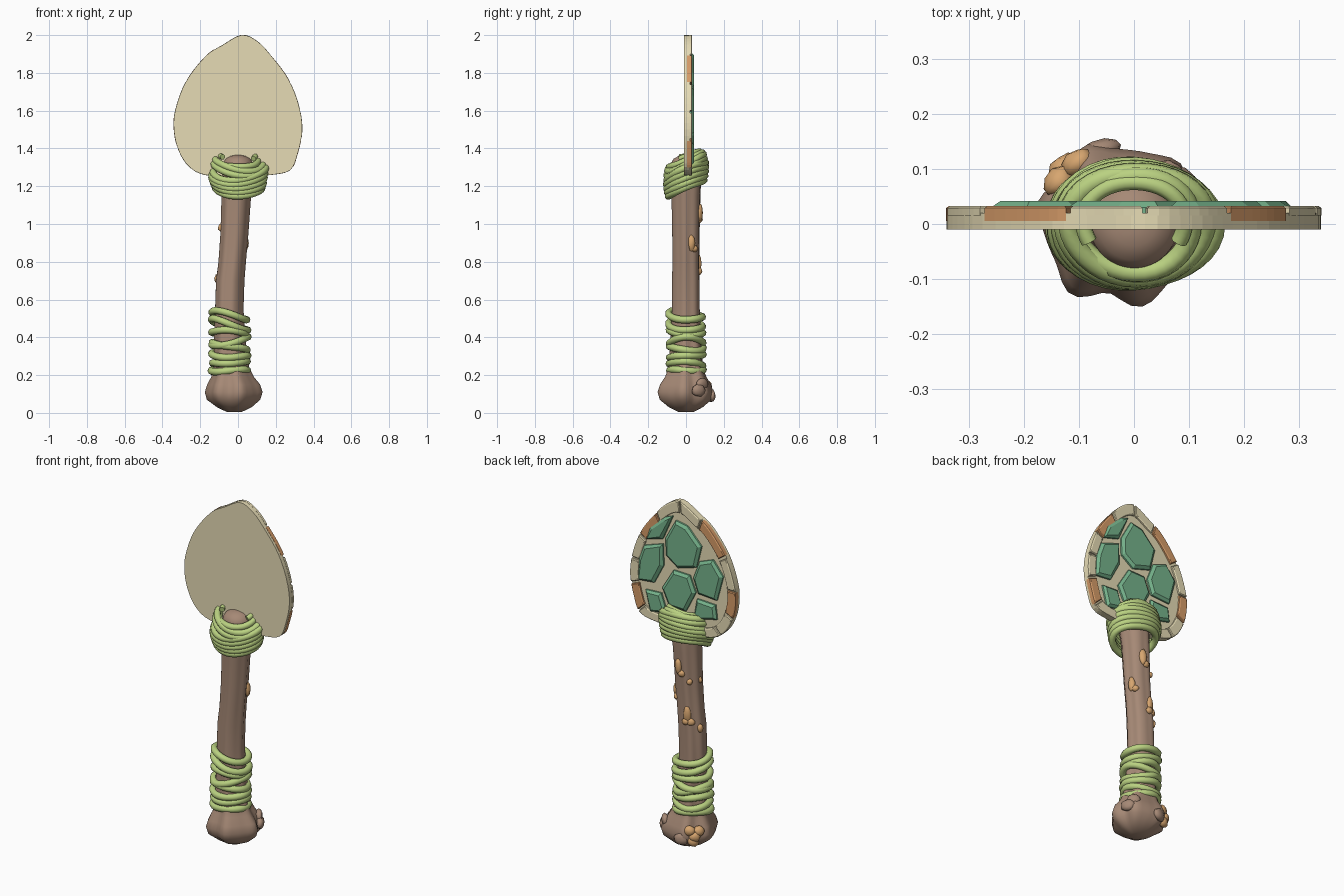
import bpy, bmesh, math, random
from mathutils import Vector

random.seed(4)
cube = bpy.data.objects.get("Cube")
if cube:
    bpy.data.objects.remove(cube, do_unlink=True)


def material(name, rgb):
    m = bpy.data.materials.new(name)
    m.use_nodes = True
    m.diffuse_color = (*rgb, 1)
    bsdf = m.node_tree.nodes["Principled BSDF"]
    bsdf.inputs["Base Color"].default_value = (*rgb, 1)
    bsdf.inputs["Roughness"].default_value = 0.8
    return m


WOOD = material("brown wood", (0.38, 0.25, 0.18))
BARK = material("light bark", (0.68, 0.38, 0.16))
VINE = material("vine green", (0.49, 0.64, 0.22))
TAN = material("shell tan", (0.79, 0.71, 0.46))
ORANGE = material("shell orange", (0.67, 0.33, 0.14))
GREEN = material("scute green", (0.18, 0.45, 0.26))


def add_mesh(name, bm, mat, smooth=None):
    bmesh.ops.recalc_face_normals(bm, faces=bm.faces[:])
    me = bpy.data.meshes.new(name)
    bm.to_mesh(me)
    bm.free()
    ob = bpy.data.objects.new(name, me)
    bpy.context.collection.objects.link(ob)
    me.materials.append(mat)
    if smooth:
        bpy.ops.object.select_all(action='DESELECT')
        ob.select_set(True)
        bpy.context.view_layer.objects.active = ob
        bpy.ops.object.shade_smooth_by_angle(angle=math.radians(smooth))


def slab(name, pts, y0, y1, mat, bevel=0.0, height=0.0):
    """Plate drawn in x and z, with an optional sloping border on its back."""
    bm = bmesh.new()
    face = bm.faces.new([bm.verts.new((x, y0, z)) for x, z in pts])
    out = bmesh.ops.extrude_face_region(bm, geom=[face])
    for v in out["geom"]:
        if isinstance(v, bmesh.types.BMVert):
            v.co.y = y1
    if bevel:
        top = [f for f in out["geom"] if isinstance(f, bmesh.types.BMFace)]
        bmesh.ops.recalc_face_normals(bm, faces=bm.faces[:])
        bmesh.ops.inset_region(bm, faces=top, thickness=bevel)
        for v in top[0].verts:
            v.co.y += height
    add_mesh(name, bm, mat)


# Handle: rings lofted along a slightly crooked path, flaring into a knobbly foot
# each row: height, centre x, radius, lobe depth
ROWS = [(0.005, -0.02, 0.04, 0), (0.03, -0.02, 0.09, 0.03), (0.07, -0.025, 0.135, 0.06),
        (0.11, -0.025, 0.143, 0.08), (0.15, -0.025, 0.131, 0.08), (0.19, -0.03, 0.108, 0.06),
        (0.24, -0.035, 0.09, 0.05), (0.4, -0.045, 0.08, 0.04), (0.55, -0.047, 0.073, 0.04),
        (0.7, -0.042, 0.073, 0.04), (0.8, -0.032, 0.07, 0.05), (0.95, -0.02, 0.072, 0.04),
        (1.15, -0.01, 0.076, 0.04), (1.27, 0, 0.083, 0.02), (1.32, 0, 0.08, 0),
        (1.345, 0, 0.066, 0), (1.36, 0, 0.04, 0), (1.365, 0, 0.015, 0)]
SIDES = 48


def handle_at(z):
    for a, b in zip(ROWS, ROWS[1:]):
        if a[0] <= z <= b[0]:
            t = (z - a[0]) / (b[0] - a[0])
            return a[1] + t * (b[1] - a[1]), a[2] + t * (b[2] - a[2])


bm = bmesh.new()
rings = []
for z, cx, r, lobe in ROWS:
    ring = []
    for i in range(SIDES):
        a = math.tau * i / SIDES
        s = r * (1 + lobe * math.cos(6 * a + 1) + lobe * 0.4 * math.cos(9 * a + z))
        ring.append(bm.verts.new((cx + s * math.cos(a), s * math.sin(a), z)))
    rings.append(ring)
for lo, hi in zip(rings, rings[1:]):
    for i in range(SIDES):
        j = (i + 1) % SIDES
        bm.faces.new((lo[i], lo[j], hi[j], hi[i]))
bm.faces.new(rings[0][::-1])
bm.faces.new(rings[-1])
add_mesh("handle", bm, WOOD, 60)


# Bark flakes and root knots: flattened blobs set on the handle's surface
def blob(name, angle, z, size, mat, depth):
    cx, r = handle_at(z)
    a = math.radians(angle)
    out = Vector((math.cos(a), math.sin(a), 0))
    side = Vector((-out.y, out.x, 0))
    bm = bmesh.new()
    bmesh.ops.create_icosphere(bm, subdivisions=2, radius=1)
    for v in bm.verts:
        p = v.co * random.uniform(0.9, 1.1)
        v.co = (Vector((cx, 0, z)) + out * (r + p.x * depth)
                + side * p.y * size[0] + Vector((0, 0, p.z * size[1])))
    add_mesh(name, bm, mat, 60)


FLAKES = [(80, 1.06, 0.022, 0.048), (94, 1.025, 0.022, 0.02), (128, 0.98, 0.016, 0.018),
          (25, 0.9, 0.02, 0.042), (40, 0.87, 0.02, 0.018), (108, 0.79, 0.022, 0.05),
          (98, 0.75, 0.022, 0.02), (122, 0.75, 0.022, 0.02), (160, 0.71, 0.016, 0.025),
          (178, 0.98, 0.01, 0.02)]
for n, (a, z, w, h) in enumerate(FLAKES):
    blob(f"bark_flake_{n + 1}", a, z, (w, h), BARK, 0.015)
for n, (a, z) in enumerate([(145, 0.135), (132, 0.08), (124, 0.14), (136, 0.11)]):
    blob(f"foot_bark_{n + 1}", a, z, (0.032, 0.03), BARK, 0.024)
for n, (a, z) in enumerate([(40, 0.15), (28, 0.12), (105, 0.09)]):
    blob(f"root_knot_{n + 1}", a, z, (0.04, 0.035), WOOD, 0.02)


# Vines: tilted wobbly loops of round cord
def vine(name, centre, rx, ry, slope_x, slope_y, thick, start=0, turn=360):
    cu = bpy.data.curves.new(name, 'CURVE')
    cu.dimensions = '3D'
    cu.bevel_depth = thick
    cu.bevel_resolution = 2
    cu.use_fill_caps = True
    n = 36
    sp = cu.splines.new('POLY')
    sp.points.add(n - 1)
    sp.use_cyclic_u = turn == 360
    ph = random.uniform(0, 6)
    for i, p in enumerate(sp.points):
        a = math.radians(start + turn * i / (n if turn == 360 else n - 1))
        k = 1 + 0.025 * math.sin(3 * a + ph)
        x, y = rx * k * math.cos(a), ry * k * math.sin(a)
        z = centre[1] + slope_x * x + slope_y * y + 0.006 * math.sin(2 * a + ph)
        p.co = (centre[0] + x, y, z, 1)
    cu.materials.append(VINE)
    bpy.context.collection.objects.link(bpy.data.objects.new(name, cu))


for i in range(7):
    bulge = math.sin(math.pi * (i + 1) / 8)
    vine(f"upper_vine_{i + 1}", (random.uniform(-0.006, 0.006), 1.195 + 0.022 * i),
         0.117 + 0.024 * bulge, 0.089 + 0.015 * bulge,
         random.uniform(-0.12, 0.12), 0.45, 0.019)
vine("upper_vine_inner", (0, 1.335), 0.108, 0.088, 0.05, 0.42, 0.018)
vine("upper_vine_end", (0, 1.36), 0.092, 0.078, 0, 0.3, 0.015, -25, 230)

LOWER = [(0.225, 0), (0.262, 0.05), (0.305, -0.06), (0.35, -0.22), (0.375, 0.22),
         (0.425, -0.08), (0.465, -0.3), (0.515, -0.22)]
for i, (z, slope) in enumerate(LOWER):
    vine(f"lower_vine_{i + 1}", (-0.045, z), 0.096 - 0.004 * (i % 2), 0.089,
         slope, random.uniform(-0.1, 0.1), 0.0195)

# Shell: leaf-shaped plate
KEYS = [(0.02, 2.0), (0.105, 1.965), (0.18, 1.885), (0.265, 1.77), (0.32, 1.635), (0.34, 1.5),
        (0.315, 1.37), (0.275, 1.285), (0.17, 1.26), (0, 1.25), (-0.175, 1.26), (-0.265, 1.31),
        (-0.32, 1.405), (-0.34, 1.51), (-0.33, 1.61), (-0.275, 1.755), (-0.17, 1.89), (-0.085, 1.945)]
STEP = 4


def outline(t):
    """Smooth closed curve through the key points."""
    i, f, n = int(t // 1), t % 1, len(KEYS)
    a, b, c, d = (Vector(KEYS[(i + k) % n]) for k in (-1, 0, 1, 2))
    return 0.5 * (2 * b + (c - a) * f + (2 * a - 5 * b + 4 * c - d) * f * f
                  + (3 * b - a - 3 * c + d) * f ** 3)


slab("shell_plate", [outline(i / STEP) for i in range(len(KEYS) * STEP)], -0.01, 0.02, TAN)

# Rim plates around the back, tan and orange
CENTRE = Vector((0, 1.57))
CUTS = [0, 1.9, 3.2, 4.3, 5.4, 6.8, 9, 10.7, 12, 13.6, 15, 16.6, 18]
for n, (a, b) in enumerate(zip(CUTS, CUTS[1:])):
    edge = [outline(a + 0.05 + (b - a - 0.1) * k / 8) for k in range(9)]
    inner = [CENTRE + (p - CENTRE) * 0.85 for p in reversed(edge)]
    outer = [CENTRE + (p - CENTRE) * 1.003 for p in edge]
    is_orange = n in (1, 4, 8, 10)
    slab(f"rim_plate_{n + 1}", outer + inner, 0.005 if is_orange else 0.015,
         0.029, ORANGE if is_orange else TAN, 0.006, 0.004)

# Green scutes, each with a sloping border
SCUTES = {
    "top": [(.045, 1.885), (-.03, 1.87), (-.12, 1.775), (-.088, 1.645), (.03, 1.61), (.108, 1.665), (.112, 1.765)],
    "middle": [(.06, 1.59), (-.045, 1.587), (-.083, 1.495), (-.02, 1.372), (.088, 1.376), (.133, 1.47)],
    "left_upper": [(.235, 1.725), (.21, 1.805), (.12, 1.885), (.065, 1.905), (.13, 1.755)],
    "left": [(.25, 1.685), (.13, 1.725), (.125, 1.6), (.185, 1.485), (.288, 1.475), (.282, 1.6)],
    "left_lower": [(.24, 1.43), (.14, 1.435), (.105, 1.33), (.21, 1.31)],
    "right": [(-.108, 1.685), (-.195, 1.718), (-.26, 1.635), (-.22, 1.487), (-.1, 1.495), (-.068, 1.58)],
    "right_lower": [(-.092, 1.463), (-.21, 1.457), (-.22, 1.375), (-.07, 1.34)],
}
for name, pts in SCUTES.items():
    slab(f"scute_{name}", pts, 0.015, 0.03, GREEN, 0.018, 0.012)
